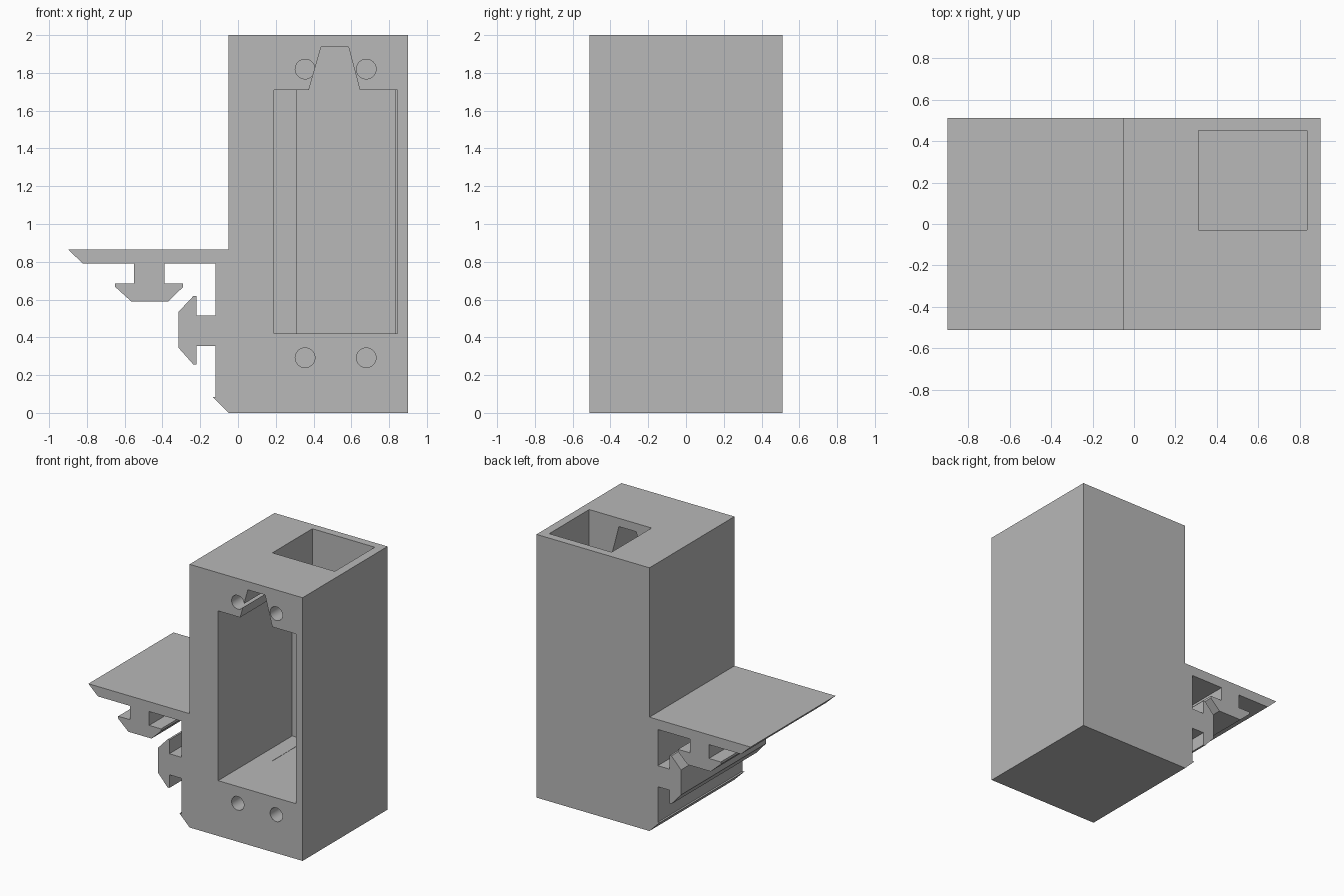
import bpy, bmesh, math
from mathutils import Matrix

cube = bpy.data.objects.get("Cube")
if cube:
    bpy.data.objects.remove(cube, do_unlink=True)

FRONT, BACK = -0.51, 0.51

grey = bpy.data.materials.new("plain grey")
grey.use_nodes = True
grey.diffuse_color = (0.48, 0.48, 0.48, 1)
grey.node_tree.nodes["Principled BSDF"].inputs["Base Color"].default_value = grey.diffuse_color


def make_object(name, bm):
    bmesh.ops.recalc_face_normals(bm, faces=bm.faces)
    mesh = bpy.data.meshes.new(name)
    bm.to_mesh(mesh)
    bm.free()
    mesh.materials.append(grey)
    obj = bpy.data.objects.new(name, mesh)
    bpy.context.collection.objects.link(obj)
    return obj


def extrude_profile(name, points, y0, y1):
    """Extrude an (x, z) outline from y0 to y1."""
    bm = bmesh.new()
    face = bm.faces.new([bm.verts.new((x, y0, z)) for x, z in points])
    result = bmesh.ops.extrude_face_region(bm, geom=[face])
    moved = [v for v in result["geom"] if isinstance(v, bmesh.types.BMVert)]
    bmesh.ops.translate(bm, verts=moved, vec=(0, y1 - y0, 0))
    return make_object(name, bm)


def rectangle(x0, x1, z0, z1):
    return [(x0, z0), (x1, z0), (x1, z1), (x0, z1)]


def cylinder(name, x, z, radius, y0, y1):
    bm = bmesh.new()
    place = Matrix.Translation((x, (y0 + y1) / 2, z)) @ Matrix.Rotation(math.pi / 2, 4, "X")
    bmesh.ops.create_cone(bm, cap_ends=True, segments=40, radius1=radius,
                          radius2=radius, depth=y1 - y0, matrix=place)
    return make_object(name, bm)


# Hook-shaped rails: one hangs under the shelf, the other points out of the side
shelf_rail = [(-0.55, 0.79), (-0.55, 0.685), (-0.65, 0.685), (-0.65, 0.667), (-0.565, 0.59),
              (-0.37, 0.59), (-0.29, 0.667), (-0.29, 0.685), (-0.39, 0.685), (-0.39, 0.79)]
side_rail = [(-0.12, 0.515), (-0.22, 0.515), (-0.22, 0.62), (-0.235, 0.62), (-0.315, 0.535),
             (-0.315, 0.345), (-0.235, 0.255), (-0.22, 0.255), (-0.22, 0.355), (-0.12, 0.355)]

# Block, shelf and rails as one extrusion
outline = ([(-0.05, 0), (0.9, 0), (0.9, 2), (-0.05, 2), (-0.05, 0.865), (-0.9, 0.865), (-0.82, 0.79)]
           + shelf_rail + [(-0.12, 0.79)] + side_rail + [(-0.12, 0.085), (-0.135, 0.085)])
housing = extrude_profile("rail_housing", outline, FRONT, BACK)

# Front pocket with its tapered notch, and the shaft from the top
pocket = rectangle(0.19, 0.845, 0.42, 1.71)
pocket[3:3] = [(0.645, 1.71), (0.585, 1.937), (0.44, 1.937), (0.375, 1.71)]
cutters = [extrude_profile("pocket_cutter", pocket, FRONT - 0.1, 0.38),
           extrude_profile("shaft_cutter", rectangle(0.31, 0.835, 0.418, 2.1), -0.03, 0.45)]

# Blind screw holes above and below the pocket
for z in (1.82, 0.292):
    for x in (0.355, 0.679):
        cutters.append(cylinder("screw_hole_cutter", x, z, 0.052, FRONT - 0.1, FRONT + 0.3))

bpy.ops.object.select_all(action="DESELECT")
housing.select_set(True)
bpy.context.view_layer.objects.active = housing
for cutter in cutters:
    mod = housing.modifiers.new("cut", "BOOLEAN")
    mod.operation = "DIFFERENCE"
    mod.solver = "EXACT"
    mod.object = cutter
    bpy.ops.object.modifier_apply(modifier=mod.name)
    bpy.data.objects.remove(cutter, do_unlink=True)

bpy.ops.object.shade_smooth_by_angle(angle=math.radians(30))
